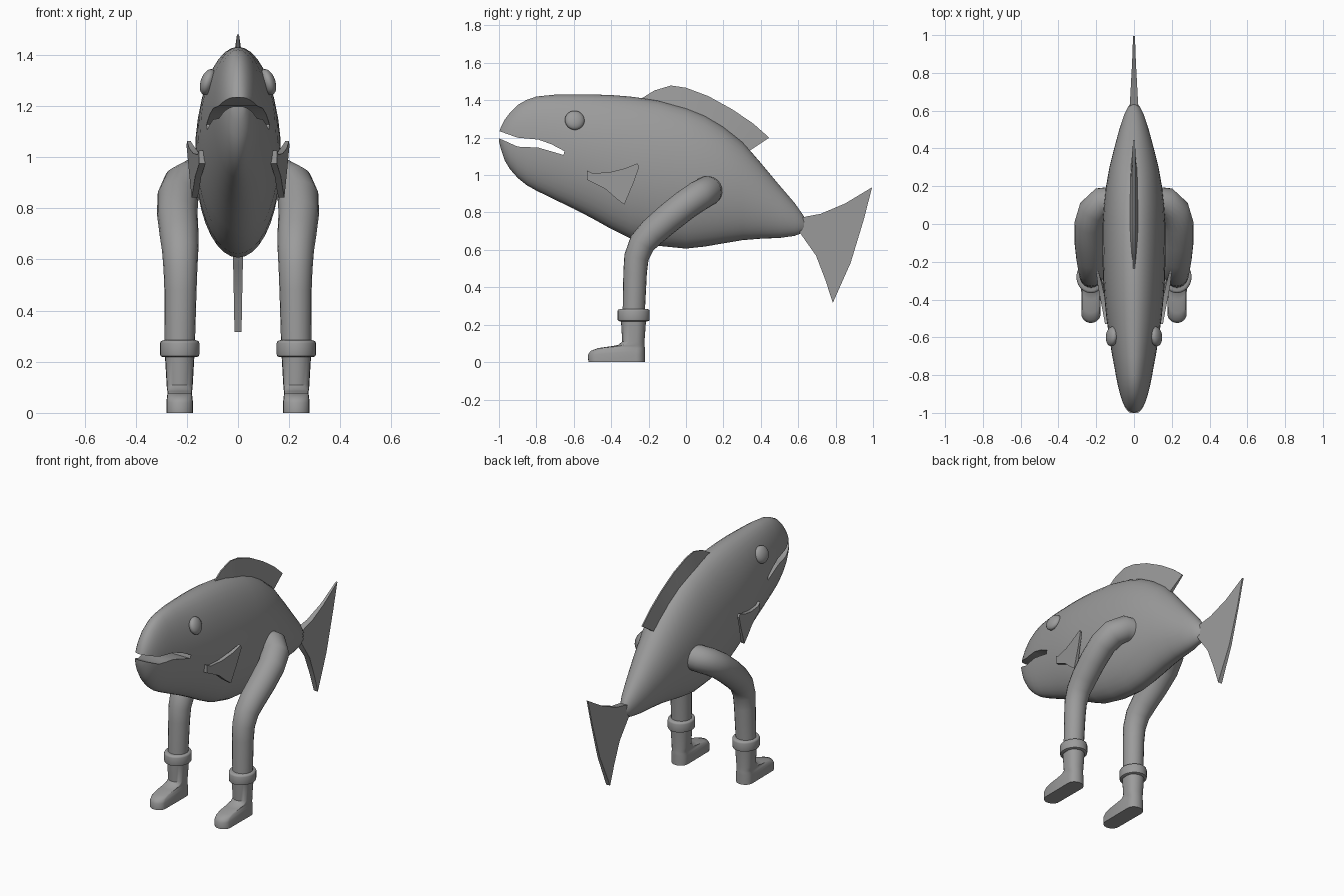
import bpy, bmesh, math
from mathutils import Vector

if "Cube" in bpy.data.objects:
    bpy.data.objects.remove(bpy.data.objects["Cube"])

grey = bpy.data.materials.new("grey")
grey.diffuse_color = (0.33, 0.33, 0.33, 1)
grey.use_nodes = True
grey.node_tree.nodes["Principled BSDF"].inputs["Base Color"].default_value = grey.diffuse_color


def finish(bm, name, angle=40):
    bmesh.ops.recalc_face_normals(bm, faces=bm.faces)
    me = bpy.data.meshes.new(name)
    bm.to_mesh(me)
    bm.free()
    ob = bpy.data.objects.new(name, me)
    bpy.context.collection.objects.link(ob)
    me.materials.append(grey)
    smooth(ob, angle)
    return ob


def smooth(ob, angle):
    bpy.ops.object.select_all(action='DESELECT')
    ob.select_set(True)
    bpy.context.view_layer.objects.active = ob
    bpy.ops.object.shade_smooth_by_angle(angle=math.radians(angle))


def loft(name, rings, angle=40):
    """Skin a list of equal-sized point rings and cap both ends."""
    bm = bmesh.new()
    vs = [[bm.verts.new(p) for p in r] for r in rings]
    n = len(vs[0])
    for a, b in zip(vs, vs[1:]):
        for i in range(n):
            j = (i + 1) % n
            bm.faces.new((a[i], a[j], b[j], b[i]))
    bm.faces.new(vs[0])
    bm.faces.new(vs[-1])
    return finish(bm, name, angle)


def plate(name, outline, x_of, half_of, angle=30):
    """Side-view outline (y, z) given a position and half thickness in x."""
    return loft(name, [[(x_of(y, z) + s * half_of(y, z), y, z) for y, z in outline]
                       for s in (-1, 1)], angle)


def circle(n):
    return [(math.cos(t), math.sin(t)) for t in (2 * math.pi * i / n for i in range(n))]


# Body: elliptical sections (y, top, bottom, half width)
stations = [
    (-1.0, 1.225, 1.18, .022), (-.99, 1.255, 1.14, .034), (-.97, 1.295, 1.08, .048),
    (-.94, 1.335, 1.03, .062), (-.9, 1.375, .985, .075), (-.85, 1.403, .945, .087),
    (-.8, 1.42, .917, .097), (-.7, 1.43, .868, .115), (-.6, 1.431, .82, .131),
    (-.5, 1.431, .768, .146), (-.4, 1.428, .712, .156), (-.3, 1.42, .662, .163),
    (-.15, 1.4, .622, .168), (0, 1.36, .607, .166), (.1, 1.32, .618, .16),
    (.2, 1.26, .635, .148), (.3, 1.18, .652, .13), (.4, 1.065, .66, .105),
    (.5, .945, .664, .078), (.58, .852, .675, .052), (.62, .795, .69, .032),
    (.64, .765, .705, .016)]
body = loft("body", [[(w * c, y, (t + b) / 2 + (t - b) / 2 * s) for c, s in circle(36)]
                     for y, t, b, w in stations])

# Mouth slot cut right through the snout
slot = [(-1.05, 1.247), (-.99, 1.232), (-.9, 1.2), (-.79, 1.19), (-.72, 1.165), (-.65, 1.128),
        (-.655, 1.107), (-.69, 1.118), (-.79, 1.147), (-.9, 1.152), (-1.0, 1.197), (-1.05, 1.22)]
cutter = plate("mouth_cutter", slot, lambda y, z: 0, lambda y, z: .3)
cutter.hide_render = True
mod = body.modifiers.new("mouth", 'BOOLEAN')
mod.operation, mod.object, mod.solver = 'DIFFERENCE', cutter, 'EXACT'
bpy.context.view_layer.objects.active = body
bpy.ops.object.modifier_apply(modifier="mouth")
bpy.data.objects.remove(cutter)
smooth(body, 40)


# Dorsal fin: thick along its root, thin at the rim
rim = [(-.24, 1.408), (-.17, 1.452), (-.08, 1.479), (0, 1.467), (.12, 1.422),
       (.25, 1.35), (.36, 1.275), (.445, 1.2)]
root = [(-.22, 1.38), (-.17, 1.38), (-.08, 1.36), (0, 1.34), (.1, 1.29),
        (.2, 1.23), (.28, 1.17), (.34, 1.13)]
width = [.004, .014, .021, .024, .024, .022, .018, .01]
loft("dorsal_fin", [[(-w, *q), (-.004, *p), (.004, *p), (w, *q)]
                    for p, q, w in zip(rim, root, width)], 30)

# Tail fin: tapers from the stem to a thin trailing edge
tail = [(.6, .765), (.64, .778), (.72, .793), (.85, .848), (.995, .935), (.95, .76), (.88, .53),
        (.785, .317), (.745, .44), (.695, .57), (.61, .69)]
plate("tail_fin", tail, lambda y, z: 0, lambda y, z: max(.005, .024 - .055 * (y - .6)))

# Boot levels (z, toe y, heel y, half width)
levels = [(0, -.522, -.22, .052), (.04, -.524, -.22, .052), (.06, -.51, -.22, .05),
          (.075, -.47, -.22, .048), (.085, -.4, -.221, .048), (.092, -.362, -.221, .05),
          (.11, -.341, -.222, .051), (.23, -.348, -.213, .058)]
# Leg path (x, y, z, radius)
path = [(.09, .125, .92, .075), (.17, .115, .915, .08), (.215, .07, .89, .081),
        (.236, 0, .843, .08), (.237, -.09, .772, .079), (.23, -.18, .695, .076),
        (.226, -.235, .635, .071), (.225, -.265, .56, .066), (.225, -.272, .48, .063),
        (.228, -.28, .25, .059)]
pectoral = [(-.53, 1.025), (-.5, 1.01), (-.41, 1.015), (-.33, 1.035), (-.26, 1.063),
            (-.25, 1.045), (-.28, .96), (-.33, .842), (-.37, .872), (-.43, .925), (-.53, .975)]

for side, label in ((1, "left"), (-1, "right")):
    # Leg: tube swept along the path
    pts = [Vector((side * x, y, z)) for x, y, z, r in path]
    rings = []
    for i, p in enumerate(pts):
        d = (pts[min(i + 1, len(pts) - 1)] - pts[max(i - 1, 0)]).normalized()
        u = Vector((1, 0, 0)) if i > 1 else Vector((0.2 * side, -1, 0))
        u = (u - u.dot(d) * d).normalized() if i > 1 else None
        rings.append((p, d, u, path[i][3]))
    frames, ref = [], None
    for p, d, u, r in reversed(rings):      # carry the frame up from the ankle
        ref = Vector((1, 0, 0)) if ref is None else ref
        ref = (ref - ref.dot(d) * d).normalized()
        v = d.cross(ref)
        frames.append([p + r * (c * ref + s * v) for c, s in circle(20)])
    loft(label + "_leg", frames, 50)

    # Boot: rounded footprints stacked upwards
    boot = []
    for z, toe, heel, w in levels:
        ring = []
        for c, s in circle(24):
            mid = toe + w if s < 0 else heel - w * .9
            ring.append((side * .228 + w * c, mid + w * s * (1 if s < 0 else .9), z))
        boot.append(ring)
    loft(label + "_boot", boot, 45)

    # Cuff ring round the boot top
    loft(label + "_cuff", [[(side * .228 + (.077 - i) * c, -.28 + (.086 - i) * s, z)
                            for c, s in circle(24)]
                           for i, z in ((.012, .218), (.002, .222), (0, .23), (0, .272),
                                        (.003, .28), (.013, .284))], 50)

    # Pectoral fin: flares away from the body towards the back
    plate(label + "_pectoral_fin", pectoral,
          lambda y, z: side * (.141 + .19 * (y + .53) - .06 * max(0, 1 - z)),
          lambda y, z: .012 if y < -.3 else .007)

    # Eye: flattened sphere leaning with the head
    bm = bmesh.new()
    bmesh.ops.create_uvsphere(bm, u_segments=20, v_segments=12, radius=.053)
    eye = finish(bm, label + "_eye", 60)
    eye.scale = (.55, 1, 1)
    eye.rotation_euler = (0, side * math.radians(-18), side * math.radians(6))
    eye.location = (side * .117, -.595, 1.293)
